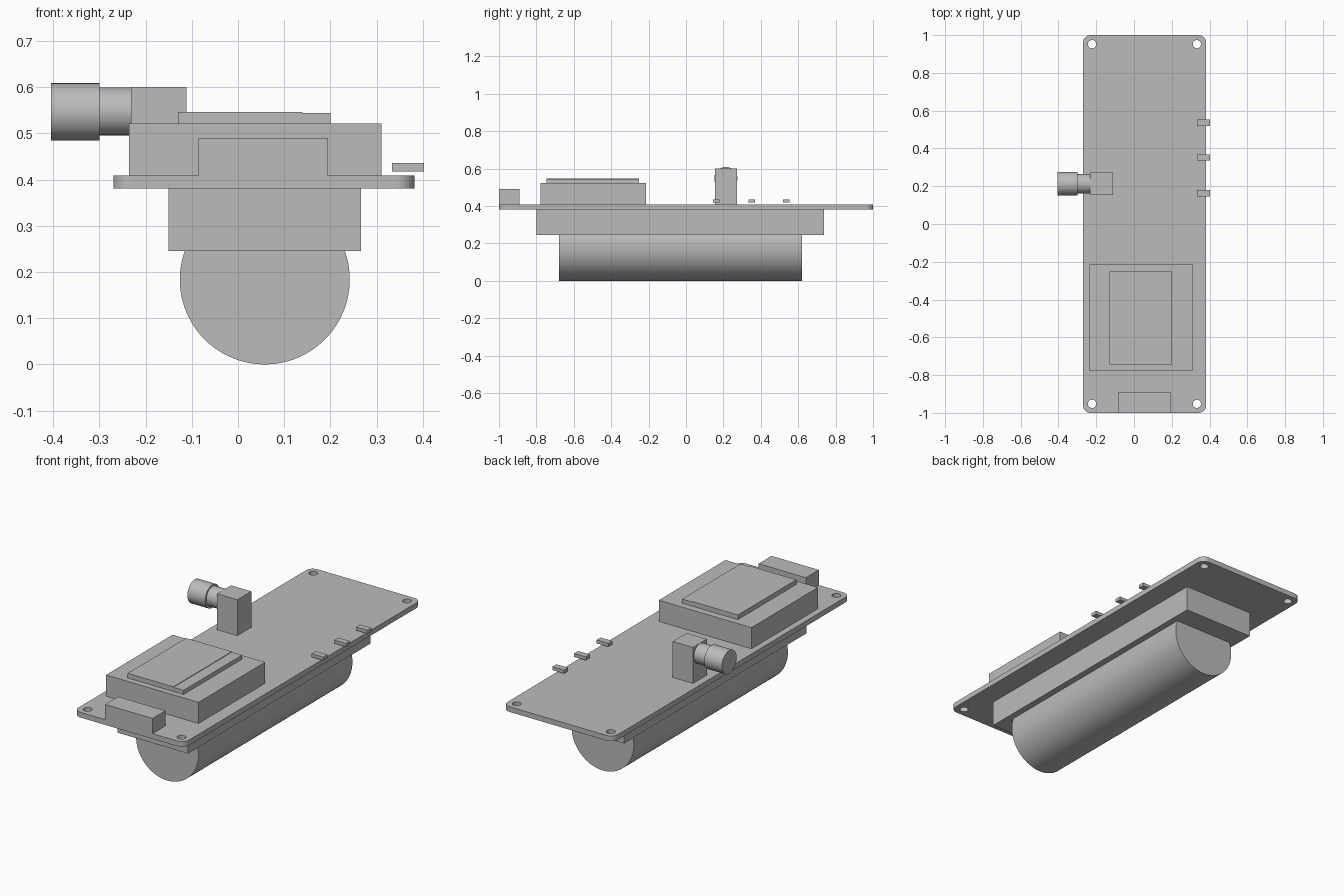
import bpy
import bmesh
from math import pi, sin, cos
from mathutils import Matrix, Vector

cube = bpy.data.objects.get("Cube")
if cube:
    bpy.data.objects.remove(cube, do_unlink=True)

grey = bpy.data.materials.new("plain grey")
grey.use_nodes = True
GREY = (0.5, 0.5, 0.5, 1)
grey.diffuse_color = GREY
grey.node_tree.nodes["Principled BSDF"].inputs["Base Color"].default_value = GREY


def add_object(name, bm):
    mesh = bpy.data.meshes.new(name)
    bm.to_mesh(mesh)
    bm.free()
    mesh.materials.append(grey)
    obj = bpy.data.objects.new(name, mesh)
    bpy.context.collection.objects.link(obj)
    return obj


def box(name, x, y, z):
    """Box from (min, max) ranges on each axis."""
    bm = bmesh.new()
    bmesh.ops.create_cube(bm, size=1)
    ranges = (x, y, z)
    bmesh.ops.scale(bm, vec=[b - a for a, b in ranges], verts=bm.verts)
    bmesh.ops.translate(bm, vec=[(a + b) / 2 for a, b in ranges], verts=bm.verts)
    return add_object(name, bm)


def cylinder(name, centre, radius, length, turn_axis, sides=64):
    """Smooth-sided cylinder, turned a quarter about the given axis."""
    bm = bmesh.new()
    bmesh.ops.create_cone(bm, cap_ends=True, segments=sides, radius1=radius,
                          radius2=radius, depth=length)
    bm.transform(Matrix.Translation(centre) @ Matrix.Rotation(pi / 2, 4, turn_axis))
    for face in bm.faces:
        face.smooth = len(face.verts) == 4
    for edge in bm.edges:
        edge.smooth = all(len(f.verts) == 4 for f in edge.link_faces)
    return add_object(name, bm)


def arc(cx, cy, radius, start, sweep, steps):
    return [(cx + radius * cos(start + sweep * i / steps),
             cy + radius * sin(start + sweep * i / steps)) for i in range(steps + 1)]


# Circuit board: rounded outline with four mounting holes, extruded
LEFT, RIGHT, BOTTOM, TOP = -0.27, 0.382, 0.381, 0.409
CORNER = 0.04
outline = []
for i, (cx, cy) in enumerate([(RIGHT - CORNER, 1 - CORNER), (LEFT + CORNER, 1 - CORNER),
                              (LEFT + CORNER, CORNER - 1), (RIGHT - CORNER, CORNER - 1)]):
    outline += arc(cx, cy, CORNER, i * pi / 2, pi / 2, 8)
loops = [outline]
for hx in (-0.222, 0.333):
    for hy in (-0.952, 0.952):
        loops.append(arc(hx, hy, 0.022, 0, 2 * pi, 24)[:-1])

curve = bpy.data.curves.new("board outline", "CURVE")
curve.dimensions = "2D"
curve.fill_mode = "BOTH"
curve.extrude = (TOP - BOTTOM) / 2
for loop in loops:
    spline = curve.splines.new("POLY")
    spline.points.add(len(loop) - 1)
    for point, (px, py) in zip(spline.points, loop):
        point.co = (px, py, 0, 1)
    spline.use_cyclic_u = True
source = bpy.data.objects.new("board outline", curve)
bpy.context.collection.objects.link(source)
bpy.context.view_layer.update()
bm = bmesh.new()
bm.from_mesh(source.evaluated_get(bpy.context.evaluated_depsgraph_get()).to_mesh())
bpy.data.objects.remove(source, do_unlink=True)
bmesh.ops.remove_doubles(bm, verts=bm.verts, dist=0.0001)
bmesh.ops.recalc_face_normals(bm, faces=bm.faces)
bmesh.ops.translate(bm, vec=Vector((0, 0, (TOP + BOTTOM) / 2)), verts=bm.verts)
for face in bm.faces:
    face.smooth = False
add_object("circuit_board", bm)

# Battery and its holder under the board
box("battery_holder", (-0.151, 0.266), (-0.8, 0.738), (0.245, BOTTOM))
cylinder("battery", (0.058, -0.03, 0.184), 0.184, 1.3, "X", 96)

# Display module with a stepped screen
box("display_body", (-0.236, 0.311), (-0.777, -0.215), (TOP, 0.522))
box("screen", (-0.13, 0.14), (-0.745, -0.252), (0.522, 0.547))
box("screen_border", (0.14, 0.2), (-0.745, -0.252), (0.522, 0.544))

# Charging socket at the front edge
box("charging_socket", (-0.085, 0.195), (-1, -0.891), (TOP, 0.49))

# Antenna connector on the right side
box("connector_block", (-0.232, -0.112), (0.154, 0.272), (TOP, 0.601))
cylinder("connector_neck", (-0.266, 0.213, 0.548), 0.052, 0.07, "Y")
cylinder("connector_cap", (-0.3525, 0.213, 0.547), 0.062, 0.105, "Y")

# Three buttons along the left edge
for i, y in enumerate((0.162, 0.352, 0.536)):
    box(f"side_button_{i + 1}", (0.334, 0.403), (y - 0.017, y + 0.017), (0.418, 0.436))
